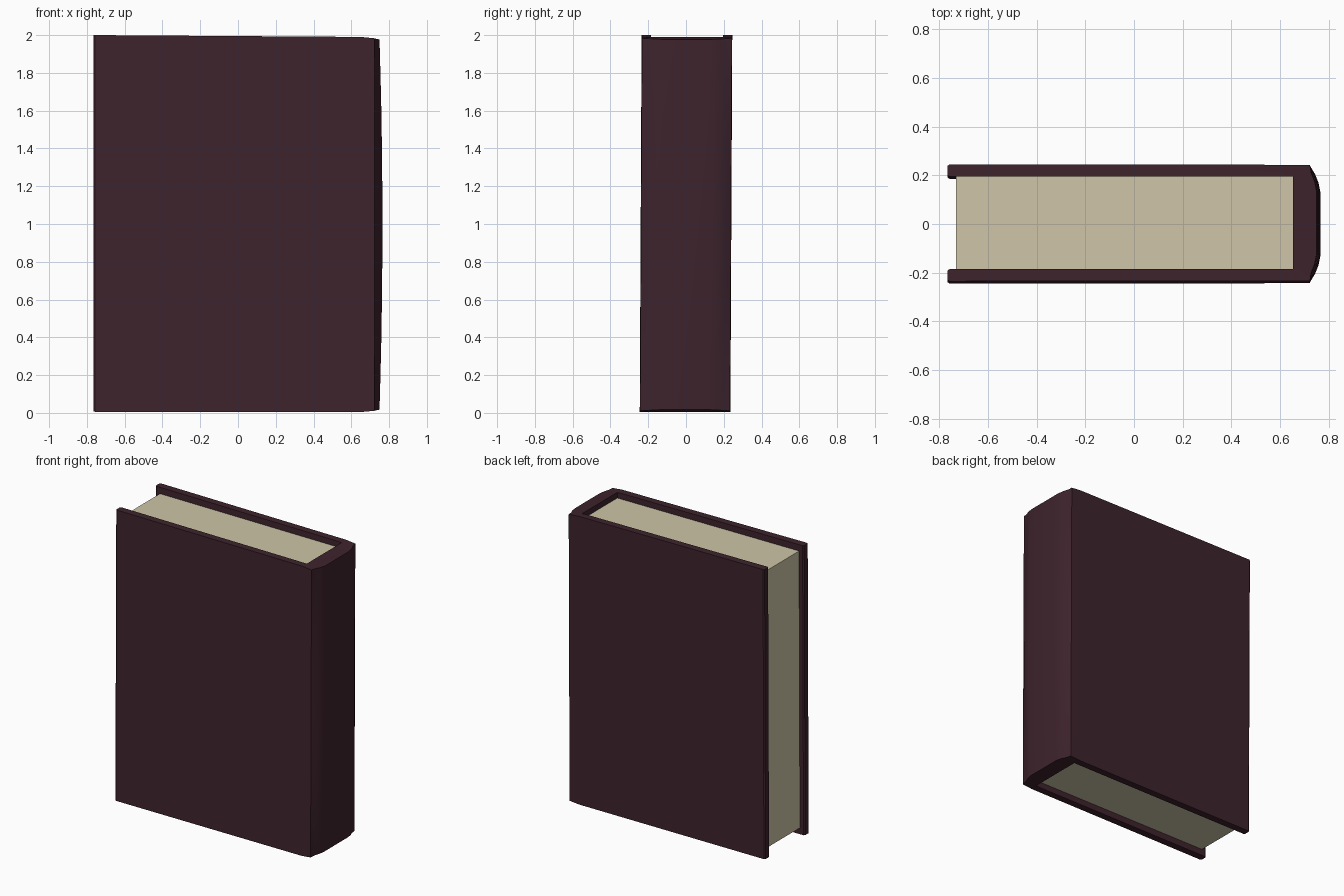
import bpy, bmesh
from mathutils import Vector

if "Cube" in bpy.data.objects:
    bpy.data.objects.remove(bpy.data.objects["Cube"])


def material(name, rgb):
    m = bpy.data.materials.new(name)
    m.diffuse_color = (*rgb, 1)
    m.use_nodes = True
    m.node_tree.nodes["Principled BSDF"].inputs["Base Color"].default_value = m.diffuse_color
    return m


def finish(bm, name, mat):
    # very slight lean, as in a well used book
    for v in bm.verts:
        x, y, z = v.co
        v.co = Vector((x, y + 0.005 * (z - 1), z - 0.004 * x))
    bmesh.ops.recalc_face_normals(bm, faces=bm.faces)
    me = bpy.data.meshes.new(name)
    bm.to_mesh(me)
    bm.free()
    me.materials.append(mat)
    ob = bpy.data.objects.new(name, me)
    bpy.context.collection.objects.link(ob)
    return ob


leather = material("dark_plum_cover", (0.048, 0.017, 0.026))
paper = material("cream_paper", (0.62, 0.56, 0.39))

# cover: U-shaped wrap, half outline as (x, y, half height), fore-edge to spine
outer = [(-0.765, 0.234, 0.997), (-0.757, 0.24, 0.997), (0.65, 0.238, 0.993), (0.722, 0.238, 0.986),
         (0.743, 0.205, 0.984), (0.757, 0.17, 0.982), (0.765, 0.13, 0.98)]
inner = [(-0.765, 0.196, 0.997), (-0.757, 0.19, 0.997), (0.6, 0.19, 0.993), (0.652, 0.19, 0.992),
         (0.652, 0.18, 0.992), (0.652, 0.16, 0.992), (0.652, 0.12, 0.992)]


def mirrored(half):
    return half + [(x, -y, h) for x, y, h in reversed(half)]


loop = mirrored(outer) + mirrored(inner)[::-1]
n, half = len(loop), len(loop) // 2
levels = [-1, -0.9, -0.65, -0.35, 0, 0.35, 0.65, 0.9, 1]
bm = bmesh.new()
rows = []
for t in levels:
    row = []
    for i, (x, y, h) in enumerate(loop):
        # spine bulges gently towards mid height
        if i < half and x > 0.73:
            x -= 0.016 * t * t
        row.append(bm.verts.new((x, y, 1 + h * t)))
    rows.append(row)
for a, b in zip(rows, rows[1:]):
    for i in range(n):
        j = (i + 1) % n
        bm.faces.new((a[i], a[j], b[j], b[i]))
for row in (rows[0], rows[-1]):
    for i in range(half - 1):
        bm.faces.new((row[i], row[i + 1], row[n - 2 - i], row[n - 1 - i]))
cover = finish(bm, "book_cover", leather)
bpy.context.view_layer.objects.active = cover
cover.select_set(True)
bpy.ops.object.shade_smooth_by_angle(angle=0.5)

# page block, recessed inside the cover
bm = bmesh.new()
bmesh.ops.create_cube(bm, size=1)
for v in bm.verts:
    v.co = Vector((-0.0375 + v.co.x * 1.385, v.co.y * 0.381, 1 + v.co.z * 1.906))
finish(bm, "page_block", paper)
